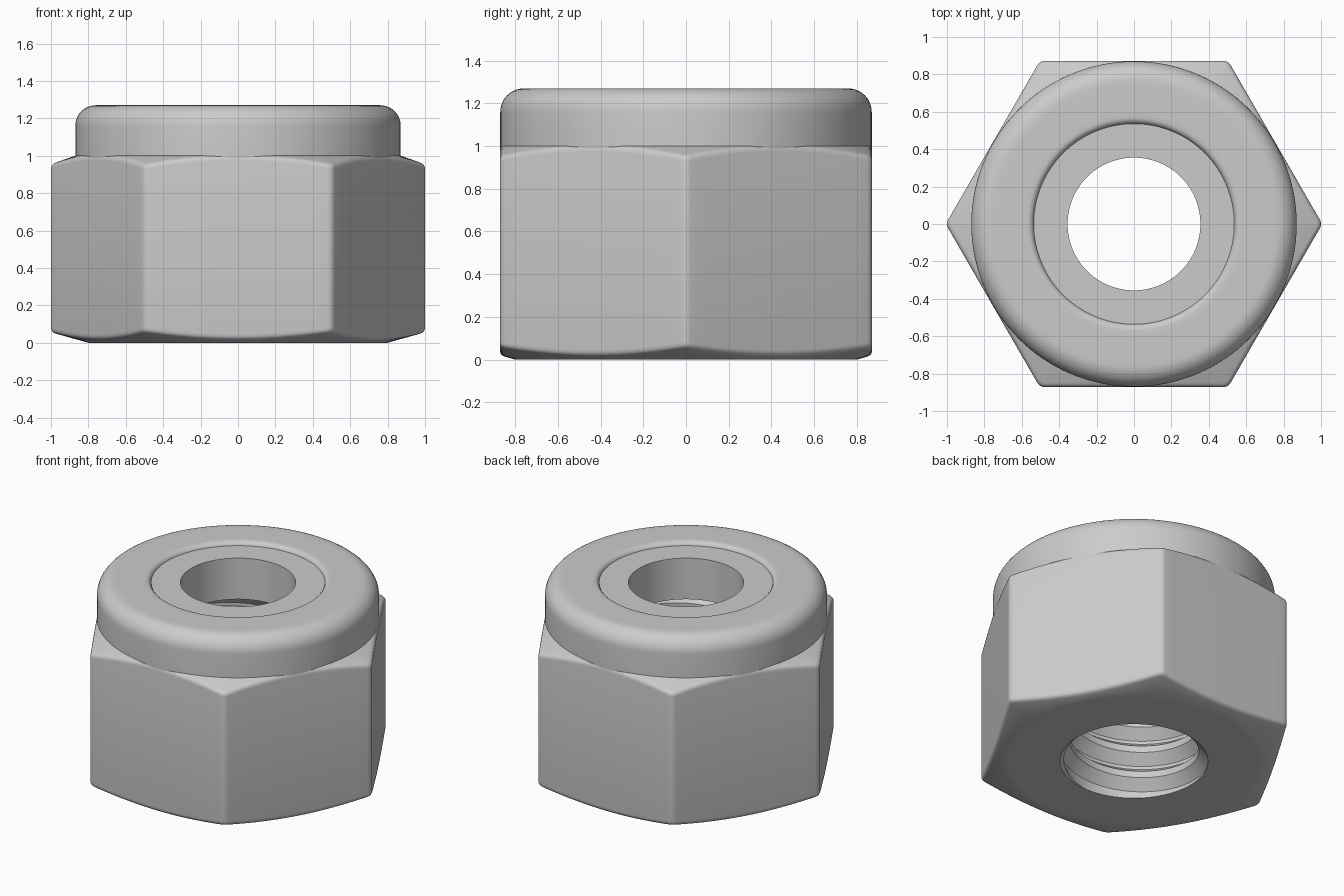
import bpy, bmesh
from math import pi, tau, sin, cos, sqrt, radians

cube = bpy.data.objects.get("Cube")
if cube:
    bpy.data.objects.remove(cube)

steel = bpy.data.materials.new("grey steel")
steel.use_nodes = True
GREY = (0.6, 0.6, 0.6, 1)
steel.diffuse_color = GREY
steel.node_tree.nodes["Principled BSDF"].inputs["Base Color"].default_value = GREY

FLATS, CORNER_ROUND = 0.872, 0.045       # apothem and vertical edge radius
BORE, CREST, PITCH = 0.457, 0.40, 0.18   # thread sizes
INSERT_BASE = 0.965


def sheet(name, columns, flip=False):
    """Skin a list of equal-length columns of points into a closed-around surface."""
    bm = bmesh.new()
    cols = [[bm.verts.new(p) for p in col] for col in columns]
    for a, b in zip(cols, cols[1:]):
        for j in range(len(a) - 1):
            quad = [a[j], b[j], b[j + 1], a[j + 1]]
            bm.faces.new(quad[::-1] if flip else quad)
    bmesh.ops.remove_doubles(bm, verts=bm.verts, dist=1e-5)
    mesh = bpy.data.meshes.new(name)
    bm.to_mesh(mesh)
    bm.free()
    mesh.materials.append(steel)
    obj = bpy.data.objects.new(name, mesh)
    bpy.context.collection.objects.link(obj)
    bpy.ops.object.select_all(action='DESELECT')
    obj.select_set(True)
    bpy.context.view_layer.objects.active = obj
    bpy.ops.object.shade_smooth_by_angle(angle=radians(32))
    return obj


def spin(profile, a):
    return [(r * cos(a), r * sin(a), z) for r, z in profile]


def arc(cr, cz, rad, start, end, steps):
    """Points of a circular arc in the radius/height plane, angles in degrees."""
    angles = [radians(start + (end - start) * i / steps) for i in range(steps + 1)]
    return [(cr + rad * cos(t), cz + rad * sin(t)) for t in angles]


def blend(p, q, s, steps=4):
    """Quadratic rounding from p to s around the corner q."""
    pts = []
    for i in range(steps + 1):
        t = i / steps
        pts.append(tuple((1 - t) ** 2 * a + 2 * t * (1 - t) * b + t * t * c
                         for a, b, c in zip(p, q, s)))
    return pts


# Hexagonal body: rounded corners, conical chamfers above and below
def hex_radius(phi):
    d = 1 - CORNER_ROUND
    limit = math_edge
    if abs(phi) <= limit:
        return d * cos(phi) + sqrt(max(0, CORNER_ROUND ** 2 - (d * sin(phi)) ** 2))
    return FLATS / cos(pi / 6 - abs(phi))


math_edge = radians(1.297)


def low(r):
    return max(0, 0.28 * (r - 0.8))


def high(r):
    return 1.0 - 0.36 * (r - FLATS)


def body_profile(R):
    e = 0.025
    return ([(BORE, 0), (0.77, 0), (0.8, 0)]
            + blend((R - e, low(R - e)), (R, low(R)), (R, low(R) + e))
            + blend((R, high(R) - e), (R, high(R)), (R - e, high(R - e)))
            + [(0.82, high(0.82))])


offsets = [math_edge * i / 3 for i in range(-3, 4)]
span = pi / 3 - 2 * math_edge
offsets += [math_edge + span * i / 16 for i in range(1, 16)]
columns = []
for side in range(6):
    for off in offsets:
        phi = off if off < pi / 6 else off - pi / 3
        columns.append(spin(body_profile(hex_radius(phi)), side * pi / 3 + off))
columns.append(columns[0])
sheet("hex_body", columns)

# Round collar rolled over at the top, with its inner lip
N = 128
ring = [tau * i / N for i in range(N + 1)]
collar = ([(0.87, 0.93), (0.87, 1.0)] + arc(0.76, 1.16, 0.11, 0, 90, 10)
          + [(0.72, 1.27), (0.6, 1.27)] + arc(0.57, 1.235, 0.035, 90, 180, 5)
          + [(0.535, INSERT_BASE)])
sheet("collar", [spin(collar, a) for a in ring])

# Locking ring held inside the collar
insert = [(0.536, 1.245), (0.355, 1.245), (0.355, INSERT_BASE), (0.536, INSERT_BASE)]
sheet("locking_insert", [spin(insert, a) for a in ring])

# Helical thread with a countersunk mouth
tooth = [(0, CREST), (0.25, CREST), (0.5, BORE), (0.62, BORE)]


def thread_point(turn, frac, r, a):
    z = min(max(PITCH * (turn + frac + a / tau), 0), INSERT_BASE - 0.005)
    return max(r, BORE - z), z


columns = []
for a in ring:
    profile = [thread_point(t, f, r, a) for t in range(-2, 7) for f, r in tooth]
    columns.append(spin(profile, a))
sheet("thread", columns, flip=True)
